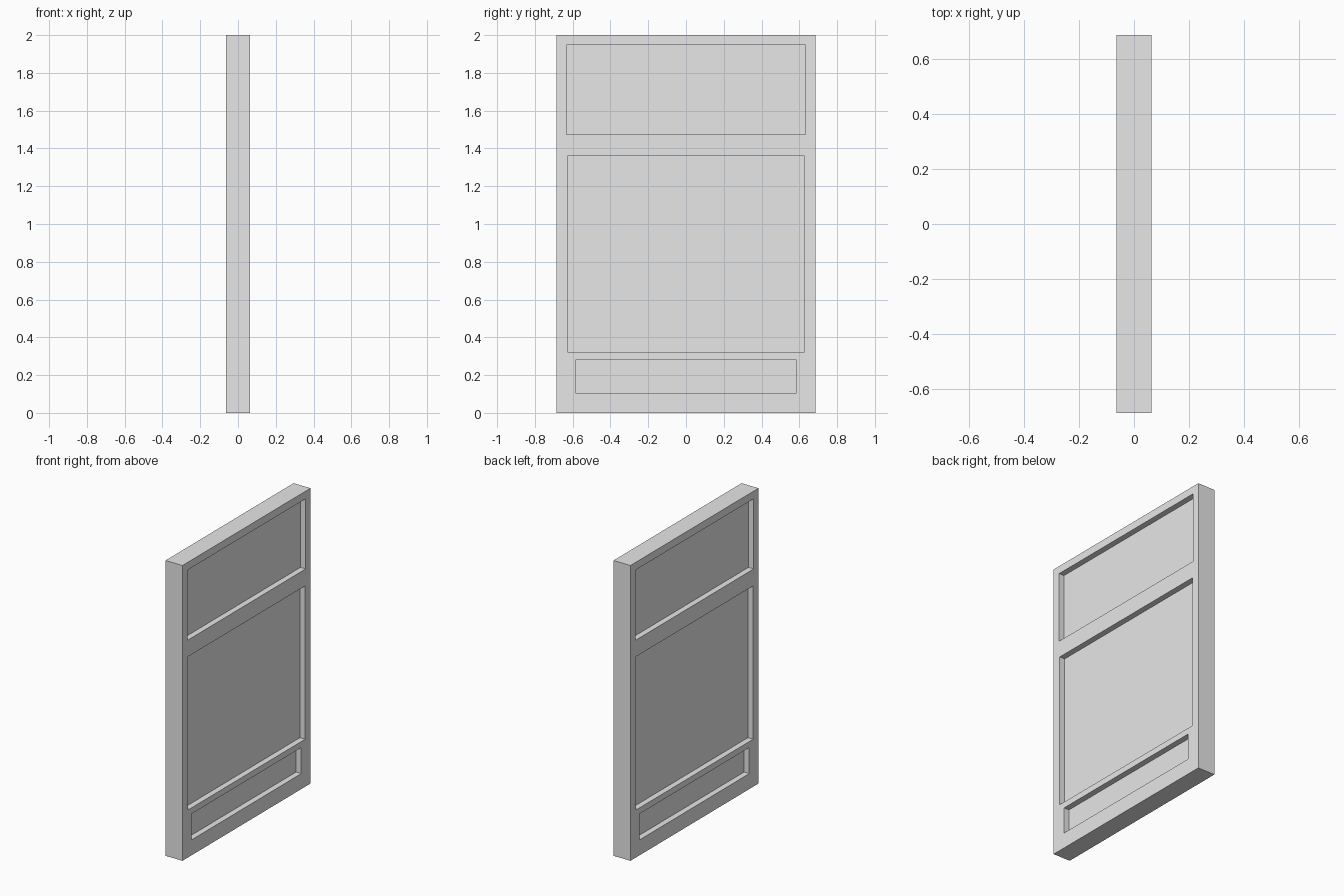
import bpy

if "Cube" in bpy.data.objects:
    bpy.data.objects.remove(bpy.data.objects["Cube"], do_unlink=True)

THICK, WIDTH, HEIGHT = 0.127, 1.37, 2.0
DEPTH = 0.039  # how far each panel sits back from the frame

# Panel recesses: name, half width, bottom, top
PANELS = [
    ("top", 0.633, 1.473, 1.948),
    ("middle", 0.628, 0.322, 1.36),
    ("bottom", 0.586, 0.105, 0.281),
]

grey = bpy.data.materials.new("plain grey")
grey.use_nodes = True
colour = (0.8, 0.8, 0.8, 1)
grey.diffuse_color = colour
grey.node_tree.nodes["Principled BSDF"].inputs["Base Color"].default_value = colour


def box(name, location, size):
    bpy.ops.mesh.primitive_cube_add(size=1, location=location)
    obj = bpy.context.object
    obj.name = name
    obj.scale = size
    bpy.ops.object.transform_apply(location=False, rotation=False, scale=True)
    obj.data.materials.append(grey)
    return obj


# Door slab
door = box("door_slab", (0, 0, HEIGHT / 2), (THICK, WIDTH, HEIGHT))

# Recessed panels cut into both broad faces
for name, half, low, high in PANELS:
    for side in (-1, 1):
        cutter = box(name + "_panel_cutter",
                     (side * THICK / 2, 0, (low + high) / 2),
                     (DEPTH * 2, half * 2, high - low))
        cutter.hide_render = True
        cut = door.modifiers.new(name + "_recess", "BOOLEAN")
        cut.operation = "DIFFERENCE"
        cut.solver = "EXACT"
        cut.object = cutter
        bpy.context.view_layer.objects.active = door
        bpy.ops.object.modifier_apply(modifier=cut.name)
        bpy.data.objects.remove(cutter, do_unlink=True)
